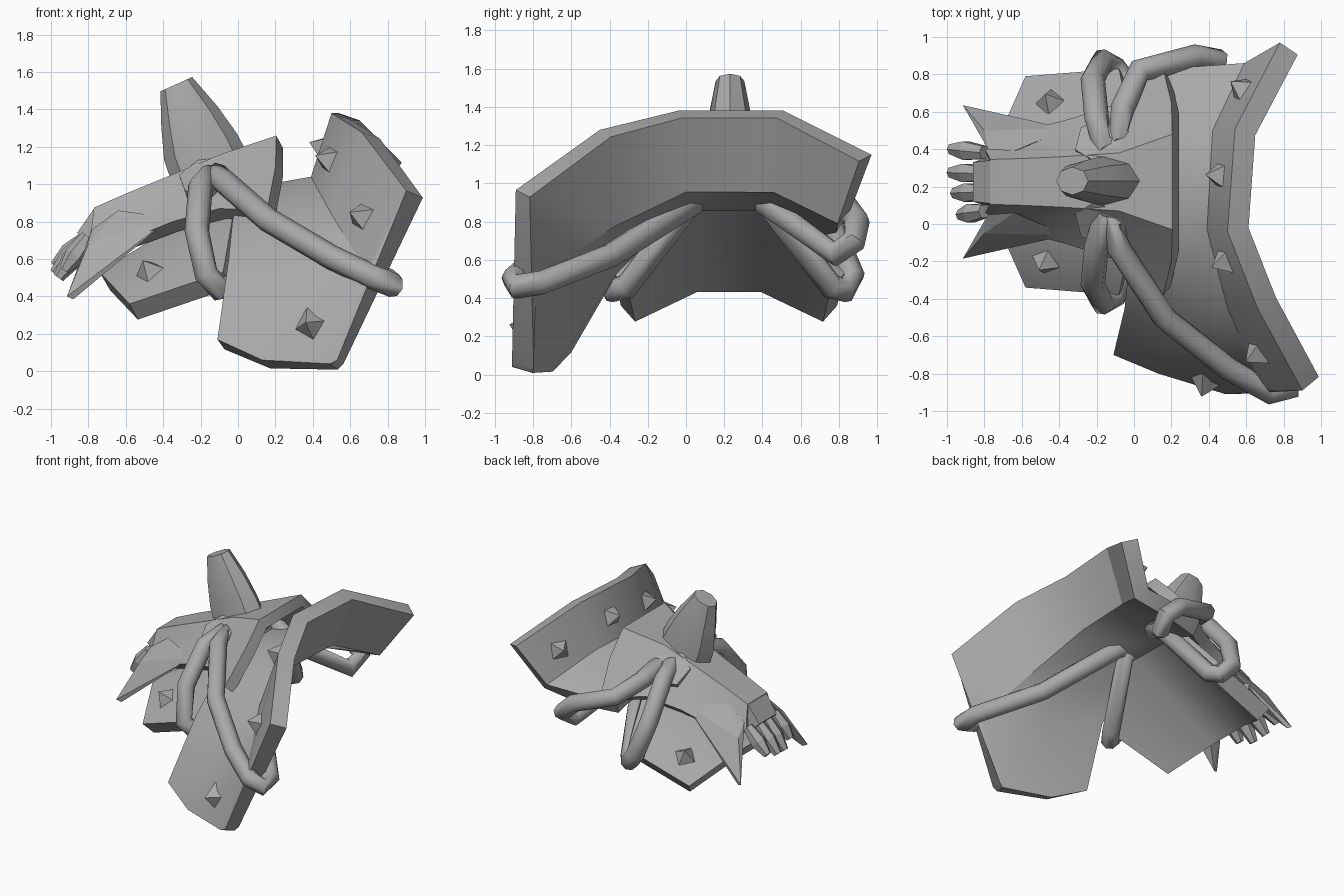
import bpy, bmesh, math
from mathutils import Vector
from mathutils.bvhtree import BVHTree

if "Cube" in bpy.data.objects:
    bpy.data.objects.remove(bpy.data.objects["Cube"])

MID = 0.225  # y of the head's mirror plane
grey = bpy.data.materials.new("dull_grey")
grey.diffuse_color = (0.4, 0.4, 0.4, 1)
grey.use_nodes = True
grey.node_tree.nodes["Principled BSDF"].inputs["Base Color"].default_value = grey.diffuse_color


def finish(name, mesh, angle=30):
    ob = bpy.data.objects.new(name, mesh)
    bpy.context.collection.objects.link(ob)
    mesh.materials.clear()
    mesh.materials.append(grey)
    bpy.ops.object.select_all(action='DESELECT')
    ob.select_set(True)
    bpy.context.view_layer.objects.active = ob
    bpy.ops.object.shade_smooth_by_angle(angle=math.radians(angle))
    return ob


def make(name, verts, faces, angle=30):
    me = bpy.data.meshes.new(name)
    me.from_pydata([tuple(v) for v in verts], [], faces)
    bm = bmesh.new()
    bm.from_mesh(me)
    bmesh.ops.recalc_face_normals(bm, faces=bm.faces)
    bm.to_mesh(me)
    bm.free()
    return finish(name, me, angle)


def shell(name, rows, thick, angle=30):
    """Sheet through rows of points, thickened inward; returns a lookup for studs."""
    n, m = len(rows[0]), len(rows)
    verts = [Vector(p) for r in rows for p in r]
    faces = [(i * n + j, i * n + j + 1, (i + 1) * n + j + 1, (i + 1) * n + j)
             for i in range(m - 1) for j in range(n - 1)]
    # inner skin follows the averaged normals
    me = bpy.data.meshes.new(name)
    me.from_pydata(verts, [], faces)
    inner = [v - Vector(k.vector) * thick for v, k in zip(verts, me.vertex_normals)]
    bpy.data.meshes.remove(me)
    k = len(verts)
    rim = ([j for j in range(n)] + [i * n + n - 1 for i in range(1, m)] +
           [(m - 1) * n + j for j in range(n - 2, -1, -1)] + [i * n for i in range(m - 2, 0, -1)])
    solid = faces + [tuple(k + v for v in reversed(f)) for f in faces]
    solid += [(b, a, a + k, b + k) for a, b in zip(rim, rim[1:] + rim[:1])]
    me = make(name, verts + inner, solid, angle).data
    me.calc_loop_triangles()
    return BVHTree.FromPolygons([v.co.copy() for v in me.vertices],
                                [tuple(t.vertices) for t in me.loop_triangles])


def hull(name, pts):
    bm = bmesh.new()
    for p in pts:
        bm.verts.new(p)
    bmesh.ops.convex_hull(bm, input=bm.verts)
    me = bpy.data.meshes.new(name)
    bm.to_mesh(me)
    bm.free()
    return finish(name, me, 10)


def loft(name, rings, angle=30):
    n = len(rings[0])
    verts = [p for r in rings for p in r]
    faces = [(i * n + j, i * n + (j + 1) % n, (i + 1) * n + (j + 1) % n, (i + 1) * n + j)
             for i in range(len(rings) - 1) for j in range(n)]
    faces += [tuple(range(n)), tuple(range(len(verts) - n, len(verts)))]
    return make(name, verts, faces, angle=angle)


def rope(name, pts, r=0.066):
    cu = bpy.data.curves.new(name, 'CURVE')
    cu.dimensions = '3D'
    cu.bevel_depth = r
    cu.bevel_resolution = 2
    sp = cu.splines.new('POLY')
    sp.points.add(len(pts) - 1)
    for q, p in zip(sp.points, pts):
        q.co = (*p, 1)
    sp.use_cyclic_u = True
    tmp = bpy.data.objects.new(name + "_path", cu)
    bpy.context.collection.objects.link(tmp)
    dg = bpy.context.evaluated_depsgraph_get()
    me = bpy.data.meshes.new_from_object(tmp.evaluated_get(dg))
    bpy.data.objects.remove(tmp)
    finish(name, me, 50)


def stud(name, tree, target, size=0.1, height=0.085):
    co, no, _, _ = tree.find_nearest(Vector(target))
    u = no.cross(Vector((0.3, 0.2, 1))).normalized()
    v = no.cross(u)
    base = [co - no * 0.02 + (u * math.cos(a) + v * math.sin(a)) * size
            for a in (0.5, 2.07, 3.64, 5.21)]
    hull(name, base + [co + no * height])


def flip(p):
    return (p[0], 2 * MID - p[1], p[2])


# big shoulder plate with flared collar: left edge, middle, crease, rim
big = shell("shoulder_plate", [
    [(-.11, -.70, .17), (.13, -.80, .06), (.49, -.91, .04), (.53, -.91, .06)],
    [(-.05, -.45, .60), (.30, -.64, .58), (.69, -.885, .53), (.90, -.89, .965)],
    [(-.03, -.25, .80), (.25, -.35, .83), (.50, -.45, .84), (.66, -.45, 1.28)],
    [(.00, .00, .97), (.22, .00, 1.01), (.39, -.03, 1.04), (.50, -.04, 1.38)],
    [(.00, .47, .97), (.22, .47, 1.01), (.42, .50, 1.04), (.54, .51, 1.38)],
    [(.05, .78, .84), (.30, .84, .85), (.59, .86, .86), (.78, .97, 1.15)],
], 0.12)

# small front plate under the head
half = [[(-.58, -.34, .36), (-.08, -.38, .53)], [(-.74, .02, .53), (.0, .02, .99)]]
small = shell("lower_plate", half + [[flip(p) for p in r] for r in half[::-1]], 0.12, 50)

# beast head: sloping shell from neck edge to lip
side = [
    [(.155, -.385, .86), (-.10, -.19, .87), (-.35, -.11, .80), (-.62, -.04, .69), (-.80, .05, .68)],
    [(.20, -.20, 1.09), (-.09, -.01, 1.05), (-.36, .02, .95), (-.58, .03, .82), (-.78, .08, .79)],
    [(.205, -.03, 1.26), (-.08, .07, 1.165), (-.38, .09, 1.04), (-.60, .10, .95), (-.77, .105, .875)],
]
head = [[flip(p) for p in r] for r in side] + side[::-1]
shell("head", head, 0.085)
hull("snout", [f(p) for f in (tuple, flip) for p in
               [(-.77, .11, .87), (-.86, .12, .74), (-.80, .10, .68), (-.5, .10, .72), (-.5, .10, .95)]])

# tusks on both sides of the jaw
for name, f in (("front_tusk", tuple), ("back_tusk", flip)):
    hull(name, [f(p) for p in [(-.36, -.06, .82), (-.58, -.05, .69), (-.64, .06, .86), (-.60, .06, .70),
                               (-.80, -.05, .68), (-.78, .05, .76), (-.915, -.185, .40), (-.88, -.17, .385)]])

# rope rings: flat six-sided pads on each side of the neck
for name, f in (("front_rope_pad", tuple), ("back_rope_pad", flip)):
    no = Vector((-.25, -.6, .75)).normalized()
    u = no.cross(Vector((0, 0, 1))).normalized()
    v = no.cross(u)
    c = Vector((-.17, .01, 1.03))
    hull(name, [f(c + no * h + (u * math.cos(k * math.tau / 6) + v * math.sin(k * math.tau / 6)) * .15)
                for h in (-.04, .025) for k in range(6)])

# teeth: faceted pegs hanging from the lip
for i, (y, x, z) in enumerate([(.05, -.93, .54), (.165, -.96, .50), (.275, -.98, .52), (.40, -.98, .56)]):
    a, b = Vector((-.80, MID + (y - MID) * .9, .72)), Vector((x, y, z))
    d = (b - a).normalized()
    u = d.cross(Vector((0, 1, 0)))
    rings = [[a.lerp(b, t) + (u * math.cos(k * math.tau / 6) +
              Vector((0, 1, 0)) * math.sin(k * math.tau / 6)) * r for k in range(6)]
             for t, r in ((0, .04), (.55, .057), (1, .03))]
    loft("tooth_%d" % (i + 1), rings, 15)

# nose horn with a slanted blunt tip
rings = []
for cx, cz, rx, ry, slope in [(-.15, 1.08, .20, .135, .42), (-.20, 1.20, .195, .125, .36),
                              (-.26, 1.36, .15, .11, .38), (-.33, 1.535, .085, .075, .45)]:
    rings.append([(cx + rx * math.cos(k * math.tau / 8), MID + .005 + ry * math.sin(k * math.tau / 8),
                   cz + slope * rx * math.cos(k * math.tau / 8)) for k in range(8)])
loft("horn", rings, 35)

# ropes looped around the plates
rope("front_long_rope", [(-.12, .01, 1.05), (-.08, -.13, 1.02), (.16, -.50, .81), (.50, -.77, .61),
                         (.73, -.90, .50), (.83, -.885, .46), (.81, -.76, .48), (.50, -.40, .62),
                         (.18, .03, .89)])
rope("back_long_rope", [(-.08, .47, 1.03), (-.06, .62, .98), (.03, .82, .90), (.33, .895, .80),
                        (.44, .88, .70), (.41, .78, .63), (.18, .42, .89)])
loop = [(-.17, .03, 1.04), (-.20, -.12, .99), (-.22, -.32, .75), (-.17, -.42, .52),
        (-.10, -.38, .44), (-.05, -.31, .46), (.09, .01, .88)]
rope("front_short_rope", loop)
rope("back_short_rope", [flip(p) for p in loop])

# pyramid studs
for i, t in enumerate([(.38, -.86, .25), (.68, -.68, .82), (.49, -.20, 1.13), (.45, .26, 1.20), (.58, .72, 1.08)]):
    stud("shoulder_stud_%d" % (i + 1), big, t)
for i, t in enumerate([(-.47, -.20, .53), (-.46, .67, .53)]):
    stud("lower_stud_%d" % (i + 1), small, t)
